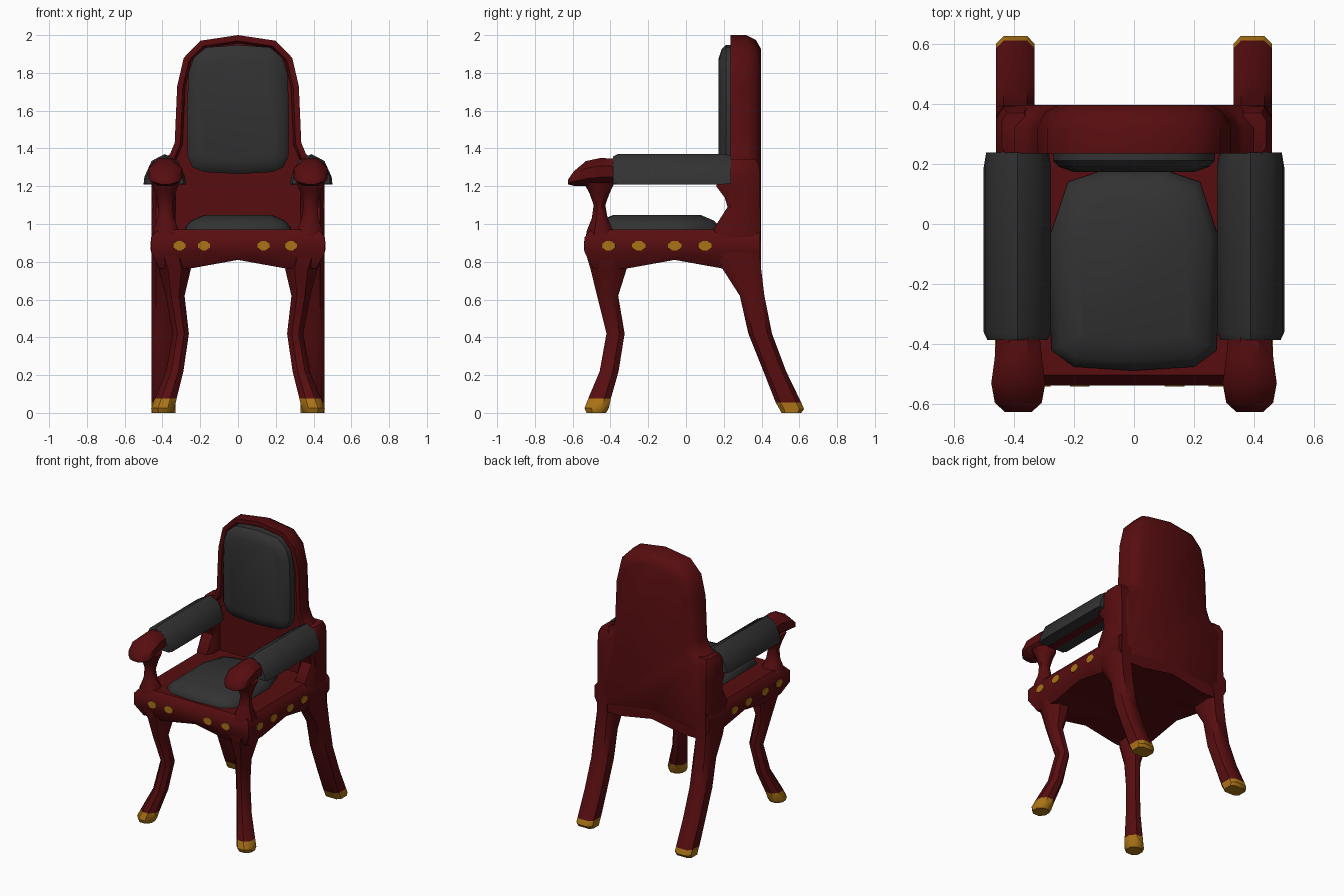
import bpy, bmesh, math
from mathutils import Matrix

if "Cube" in bpy.data.objects:
    bpy.data.objects.remove(bpy.data.objects["Cube"])


def material(name, rgb):
    m = bpy.data.materials.new(name)
    m.diffuse_color = (*rgb, 1)
    m.use_nodes = True
    m.node_tree.nodes["Principled BSDF"].inputs["Base Color"].default_value = m.diffuse_color
    return m


RED = material("dark red wood", (0.095, 0.004, 0.005))
GREY = material("charcoal fabric", (0.032, 0.032, 0.032))
GOLD = material("gold", (0.40, 0.17, 0.008))

# Unit cross-sections
K = math.tan(math.radians(22.5))
OCT = [(1, -K), (1, K), (K, 1), (-K, 1), (-1, K), (-1, -K), (-K, -1), (K, -1)]
C = 0.62
BLOCK = [(1, -C), (1, C), (C, 1), (-C, 1), (-1, C), (-1, -C), (-C, -1), (C, -1)]
ARCH = [(1, -1), (0.96, -0.5), (0.62, 0.55), (0, 1), (-0.62, 0.55), (-0.96, -0.5), (-1, -1)]


def finish(name, bm, mats, mirror=False, angle=42, gold_below=None):
    bmesh.ops.recalc_face_normals(bm, faces=bm.faces)
    me = bpy.data.meshes.new(name)
    bm.to_mesh(me)
    bm.free()
    for m in mats:
        me.materials.append(m)
    if gold_below is not None:
        for p in me.polygons:
            p.material_index = int(p.center.z < gold_below)
    ob = bpy.data.objects.new(name, me)
    bpy.context.collection.objects.link(ob)
    bpy.ops.object.select_all(action='DESELECT')
    ob.select_set(True)
    bpy.context.view_layer.objects.active = ob
    bpy.ops.object.shade_smooth_by_angle(angle=math.radians(angle))
    if mirror:
        ob.modifiers.new("mirror", 'MIRROR').use_mirror_merge = False
    return ob


def loft(name, rings, axis, mats, profile=OCT, **kw):
    """Skin rings (t, centre a, centre b, half a, half b) along an axis."""
    place = {'x': lambda t, a, b: (t, a, b),
             'y': lambda t, a, b: (a, t, b),
             'z': lambda t, a, b: (a, b, t)}[axis]
    bm = bmesh.new()
    loops = [[bm.verts.new(place(t, a + u * ha, b + v * hb)) for u, v in profile]
             for t, a, b, ha, hb in rings]
    n = len(profile)
    for lo, hi in zip(loops, loops[1:]):
        for i in range(n):
            bm.faces.new((lo[i], lo[(i + 1) % n], hi[(i + 1) % n], hi[i]))
    bm.faces.new(loops[0])
    bm.faces.new(loops[-1])
    return finish(name, bm, mats, **kw)


def pad(name, half, z0, z1, mats, top=(), bottom=(), matrix=Matrix(), **kw):
    """Mirrored outline extruded from z0 to z1, end faces stepped by (inset, dz)."""
    pts = half + [(-x, y) for x, y in reversed(half) if x > 0]
    bm = bmesh.new()
    lo = [bm.verts.new((x, y, z0)) for x, y in pts]
    hi = [bm.verts.new((x, y, z1)) for x, y in pts]
    n = len(pts)
    for i in range(n):
        bm.faces.new((lo[i], lo[(i + 1) % n], hi[(i + 1) % n], hi[i]))
    caps = [(bm.faces.new(hi), top), (bm.faces.new(lo), bottom)]
    bmesh.ops.recalc_face_normals(bm, faces=bm.faces)
    for face, steps in caps:
        for inset, dz in steps:
            bmesh.ops.inset_region(bm, faces=[face], thickness=inset, use_even_offset=True)
            for v in face.verts:
                v.co.z += dz
    bm.transform(matrix)
    return finish(name, bm, mats, **kw)


# Front leg running up into the arm post
loft("front_leg", [
    (0.0, .40, -.475, .052, .052), (.025, .398, -.473, .062, .064), (.075, .383, -.458, .058, .060),
    (.22, .335, -.407, .046, .050), (.42, .303, -.373, .043, .048), (.62, .333, -.415, .050, .056),
    (.76, .335, -.41, .085, .095), (.86, .36, -.43, .098, .105), (.96, .38, -.455, .07, .072),
    (1.03, .381, -.457, .044, .042), (1.10, .384, -.458, .036, .031),
    (1.16, .385, -.458, .052, .052), (1.22, .385, -.46, .075, .082)],
    'z', [RED, GOLD], mirror=True, gold_below=.06)

# Back leg running up to the shoulder of the back; (z, front y, rear y)
back = [(0.0, .505, .61), (.02, .495, .625), (.055, .475, .61), (.22, .41, .53), (.42, .33, .455),
        (.62, .285, .415), (.76, .195, .398), (.88, .15, .396), (.98, .15, .395), (1.09, .22, .393),
        (1.14, .205, .393), (1.20, .16, .393), (1.30, .18, .39), (1.345, .23, .37)]
loft("back_leg", [(z, .395, (a + b) / 2, .045 if z > 1.34 else .064, (b - a) / 2) for z, a, b in back],
     'z', [RED, GOLD], profile=BLOCK, mirror=True, gold_below=.04)

# Seat frame: a block with rounded rails and an arched underside
xs, ys = [-.46, -.25, 0, .25, .46], [-.537, -.31, -.06, .19, .393]
bm = bmesh.new()


def frame_layer(z, pull, arch=False):
    grid = []
    for i, x in enumerate(xs):
        row = []
        for j, y in enumerate(ys):
            px = x - math.copysign(pull, x) if i in (0, 4) else x
            py = y + pull if j == 0 else y
            h = (.835 if (i, j) == (2, 2) else .81 if 2 in (i, j) else .765) if arch else z
            row.append(bm.verts.new((px, py, h)))
        grid.append(row)
    return grid


layers = [frame_layer(0, .045, True), frame_layer(.85, 0), frame_layer(.93, 0), frame_layer(.972, .035)]
rim = [(i, 0) for i in range(4)] + [(4, j) for j in range(4)]
rim += [(i, 4) for i in range(4, 0, -1)] + [(0, j) for j in range(4, 0, -1)]
for lo, hi in zip(layers, layers[1:]):
    for (a, b), (c, d) in zip(rim, rim[1:] + rim[:1]):
        bm.faces.new((lo[a][b], lo[c][d], hi[c][d], hi[a][b]))
for g in (layers[0], layers[-1]):
    for i in range(4):
        for j in range(4):
            bm.faces.new((g[i][j], g[i + 1][j], g[i + 1][j + 1], g[i][j + 1]))
bmesh.ops.delete(bm, geom=[v for v in bm.verts if not v.link_faces], context='VERTS')
finish("seat_frame", bm, [RED])

# Backrest: rounded rear, recessed front
UPRIGHT = Matrix.Rotation(math.pi / 2, 4, 'X')
pad("backrest", [(0, .81), (.25, .775), (.42, .74), (.455, .82), (.458, 1.27), (.42, 1.33), (.36, 1.37),
                 (.335, 1.43), (.322, 1.73), (.287, 1.88), (.2, 1.97), (0, 2.0)],
    -.32, -.235, [RED], top=[(.03, 0), (.012, -.03)], bottom=[(.025, -.05), (.045, -.026)], matrix=UPRIGHT)

# Back cushion
pad("back_cushion", [(0, 1.265), (.18, 1.275), (.24, 1.30), (.268, 1.36), (.27, 1.6), (.262, 1.80),
                     (.235, 1.88), (.17, 1.935), (0, 1.948)],
    -.27, -.212, [GREY], top=[(.02, .022), (.05, .017)], matrix=UPRIGHT)

# Seat cushion
pad("seat_cushion", [(0, -.488), (.2, -.475), (.275, -.42), (.28, -.04), (.22, .14), (.1, .18), (0, .18)],
    .94, .982, [GREY], top=[(.03, .035), (.07, .03)])

# Armrest with a scrolled hand end
loft("armrest", [
    (-.625, .385, 1.222, .045, .012), (-.595, .385, 1.24, .078, .038), (-.53, .385, 1.267, .09, .066),
    (-.45, .385, 1.278, .079, .072), (-.38, .385, 1.277, .072, .068), (.25, .385, 1.275, .072, .065)],
    'y', [RED], mirror=True)

# Armrest cushion
loft("arm_cushion", [
    (-.386, .388, 1.285, .10, .073), (-.36, .388, 1.29, .112, .08),
    (.19, .388, 1.29, .112, .08), (.238, .388, 1.288, .104, .076)],
    'y', [GREY], profile=ARCH, mirror=True)

# Gold studs along the front and side rails
for x in (-.31, -.18, .135, .28):
    loft("front_stud", [(-.541, x, .885, .032, .024), (-.533, x, .885, .034, .026)], 'y', [GOLD])
for y in (-.41, -.25, -.06, .10):
    loft("side_stud", [(.455, y, .885, .038, .027), (.463, y, .885, .035, .025)], 'x', [GOLD], mirror=True)
